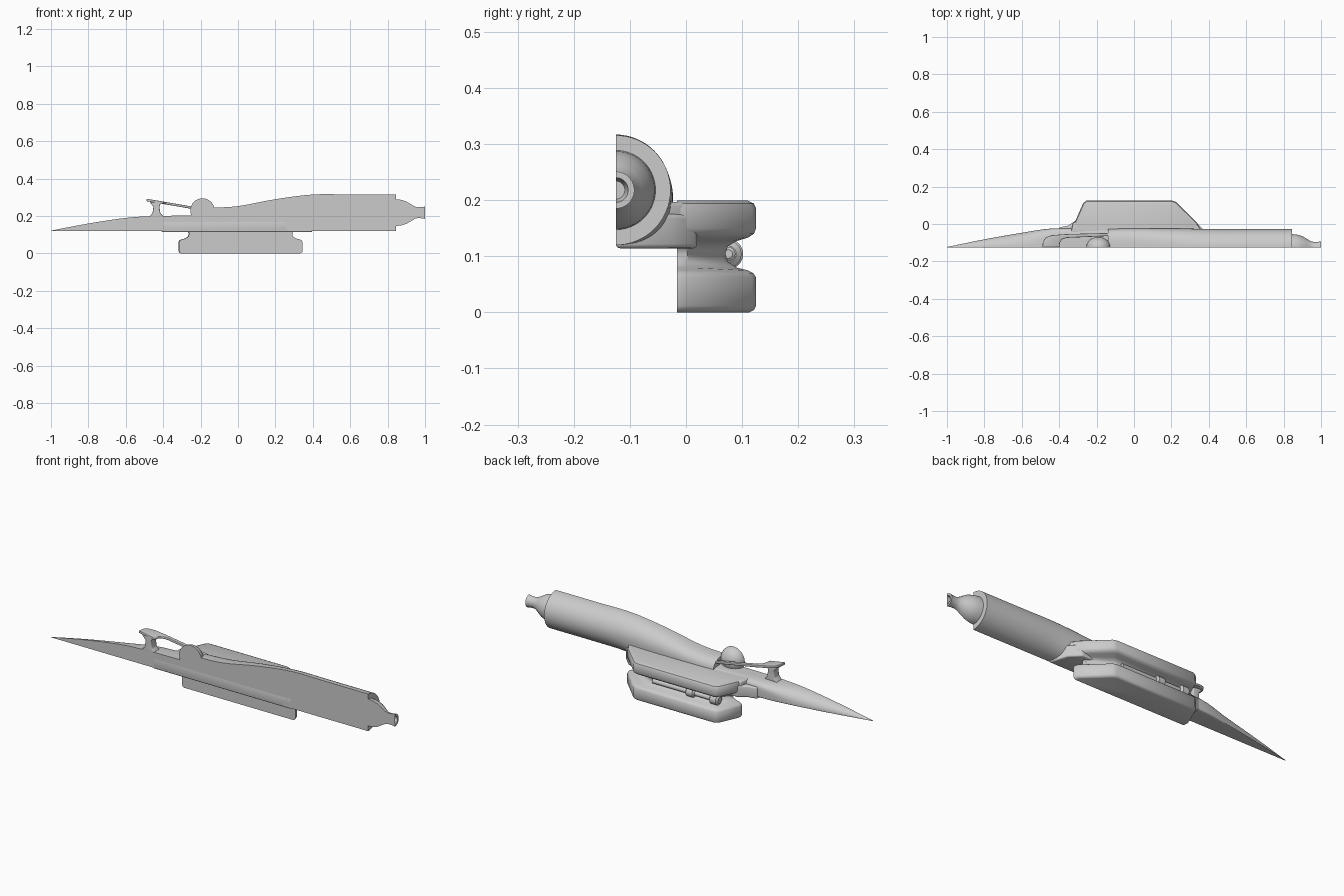
import bpy, bmesh, math

if "Cube" in bpy.data.objects:
    bpy.data.objects.remove(bpy.data.objects["Cube"])

CUT = -0.125    # flat centre-line plane of the half hull
AXIS = 0.218    # height of the engine axis

grey = bpy.data.materials.new("hull_grey")
grey.use_nodes = True
grey.diffuse_color = (0.6, 0.6, 0.6, 1)
grey.node_tree.nodes["Principled BSDF"].inputs["Base Color"].default_value = (0.6, 0.6, 0.6, 1)


def finish(name, bm, bevel=0, angle=35):
    bmesh.ops.recalc_face_normals(bm, faces=bm.faces)
    mesh = bpy.data.meshes.new(name)
    bm.to_mesh(mesh)
    bm.free()
    mesh.materials.append(grey)
    ob = bpy.data.objects.new(name, mesh)
    bpy.context.scene.collection.objects.link(ob)
    bpy.ops.object.select_all(action='DESELECT')
    ob.select_set(True)
    bpy.context.view_layer.objects.active = ob
    if bevel:
        mod = ob.modifiers.new("soft_edges", 'BEVEL')
        mod.width, mod.segments, mod.limit_method = bevel, 3, 'ANGLE'
        bpy.ops.object.modifier_apply(modifier=mod.name)
    bpy.ops.object.shade_smooth_by_angle(angle=math.radians(angle))
    return ob


def loft(name, rings, bevel=0, angle=35):
    """Skin a list of closed rings and cap both ends."""
    bm = bmesh.new()
    rows = [[bm.verts.new(p) for p in ring] for ring in rings]
    for a, b in zip(rows, rows[1:]):
        for i in range(len(a)):
            j = (i + 1) % len(a)
            bm.faces.new((a[i], a[j], b[j], b[i]))
    bm.faces.new(rows[0])
    bm.faces.new(rows[-1])
    return finish(name, bm, bevel, angle)


def half_ring(x, w, bottom, mid, top, low=1.0, up=1.0, n=32):
    """Half super-ellipse section standing on the cut plane."""
    ring = []
    for i in range(n + 1):
        t = math.pi * (i / n - 0.5)
        s, c = math.sin(t), max(math.cos(t), 0)
        e, h = (up, top - mid) if s > 0 else (low, mid - bottom)
        ring.append((x, CUT + w * c ** e, mid + math.copysign(abs(s) ** e, s) * h))
    return ring


def catmull(rows, steps=6):
    out = []
    for k in range(len(rows) - 1):
        p = [rows[max(0, min(len(rows) - 1, k + d))] for d in (-1, 0, 1, 2)]
        for s in range(steps):
            t = s / steps
            out.append([0.5 * (2 * b + (c - a) * t + (2 * a - 5 * b + 4 * c - d) * t * t
                               + (3 * b - a - 3 * c + d) * t ** 3) for a, b, c, d in zip(*p)])
    return out + [rows[-1]]


# Nose and cockpit deck: x, half width, widest height, top, lower and upper squareness
nose = [(-1, .002, .121, .122, .2, 1), (-.8, .043, .124, .16, .2, 1),
        (-.6, .078, .13, .19, .2, .9), (-.45, .1, .15, .2, .2, .6),
        (-.3, .101, .16, .202, .2, .45), (-.12, .102, .17, .204, .2, .45)]
loft("nose_and_deck", [half_ring(x, w, .12, m, t, lo, up) for x, w, m, t, lo, up in catmull(nose)])

# Main hull, turning from a square section into a round engine barrel
hull = [(-.14, .1, .17, .245, .2, .7), (0, .102, .18, .253, .2, .7), (.2, .102, .2, .29, .3, .85),
        (.4, .098, .217, .315, .9, 1), (.6, .0975, AXIS, .3155, 1, 1), (.845, .0975, AXIS, .3155, 1, 1)]
loft("engine_barrel", [half_ring(x, w, .12, m, t, lo, up) for x, w, m, t, lo, up in catmull(hull)])

# Exhaust nozzle with a hollow tip
nozzle = [(.84, .071), (.87, .069), (.9, .06), (.925, .045), (.945, .033), (.96, .029),
          (.985, .03), (1, .033), (1, .022), (.97, .016)]
loft("exhaust_nozzle", [half_ring(x, r, AXIS - r, AXIS, AXIS + r) for x, r in nozzle])

# Dome behind the cockpit
dome = [(-.19 + .065 * math.cos(a), .055 * math.sin(a)) for a in
        [math.pi * (1 - i / 16) for i in range(17)]]
loft("cockpit_dome", [half_ring(x, r + .0005, .229 - r * 1.18, .229, .229 + r * 1.18 + .001) for x, r in dome])


def plate(name, outline, z_low, z_high, bevel=0):
    """Extrude a plan outline between two height functions of x."""
    return loft(name, [[(x, y, f(x)) for x, y in outline] for f in (z_low, z_high)], bevel)


def slope(x):
    return .278 - .17 * (x + .48)


# Raised sloping cockpit frame, its front post and its low side rail
frame = [(-.49, CUT), (-.487, -.095), (-.472, -.072), (-.44, -.06), (-.36, -.054), (-.13, -.048),
         (-.13, -.064), (-.36, -.074), (-.385, -.082), (-.396, -.1), (-.4, CUT)]
plate("cockpit_frame", frame, slope, lambda x: slope(x) + .013, .003)

post = [(.195, -.475, -.395), (.215, -.457, -.415), (.25, -.452, -.42), (.275, -.472, -.41)]
loft("frame_post", [[(a, CUT, z), (b, CUT, z), (b, -.08, z), (a, -.08, z)] for z, a, b in post], .004)

# Shoulder that joins the hull to the side pod
shoulder = [(-.41, CUT), (-.4, -.018), (-.35, -.008), (-.31, .02), (.32, .02), (.37, -.028), (.4, CUT)]
plate("pod_shoulder", shoulder, lambda x: .114, lambda x: .175, .008)


def pod_ring(z, d):
    """Pod plan outline at height z, pulled in by d on its outer sides."""
    plan = [(-.315 + d, -.016), (-.318 + d, .005), (-.272 + d, .112 - d), (-.255 + d, .125 - d),
            (.205 - d, .125 - d), (.225 - d, .118 - d), (.34 - d, .003), (.345 - d, -.016)]
    return [(x, y, z) for x, y in plan]


# Side pod with a rounded channel around its outer sides
pod = [(0, .012), (.004, .004), (.012, 0), (.062, 0), (.07, .005), (.075, .015), (.08, .035), (.09, .05),
       (.105, .055), (.118, .05), (.127, .035), (.133, .015), (.14, .004), (.15, 0),
       (.185, 0), (.194, .004), (.199, .015)]
loft("side_pod", [pod_ring(z, d) for z, d in pod], 0, 40)

# Wing root fairing where the pod top meets the hull
root = [(-.34, -.06), (-.325, .01), (.33, .01), (.37, -.05)]
plate("wing_root", root, lambda x: .15, lambda x: .197, .008)


# Rod lying in the channel, with a collar and end bosses
def rod(name, x0, x1, r, y=.075, z=.104):
    rings = []
    for x, k in ((x0, .6), (x0 + r * .3, 1), (x1 - r * .3, 1), (x1, .6)):
        rings.append([(x, y + r * k * math.cos(a), z + r * k * math.sin(a))
                      for a in [math.tau * i / 20 for i in range(20)]])
    loft(name, rings)


rod("channel_rod", -.25, .14, .013)
rod("rod_collar", -.11, -.06, .024)
rod("rod_front_boss", -.25, -.2, .027)
